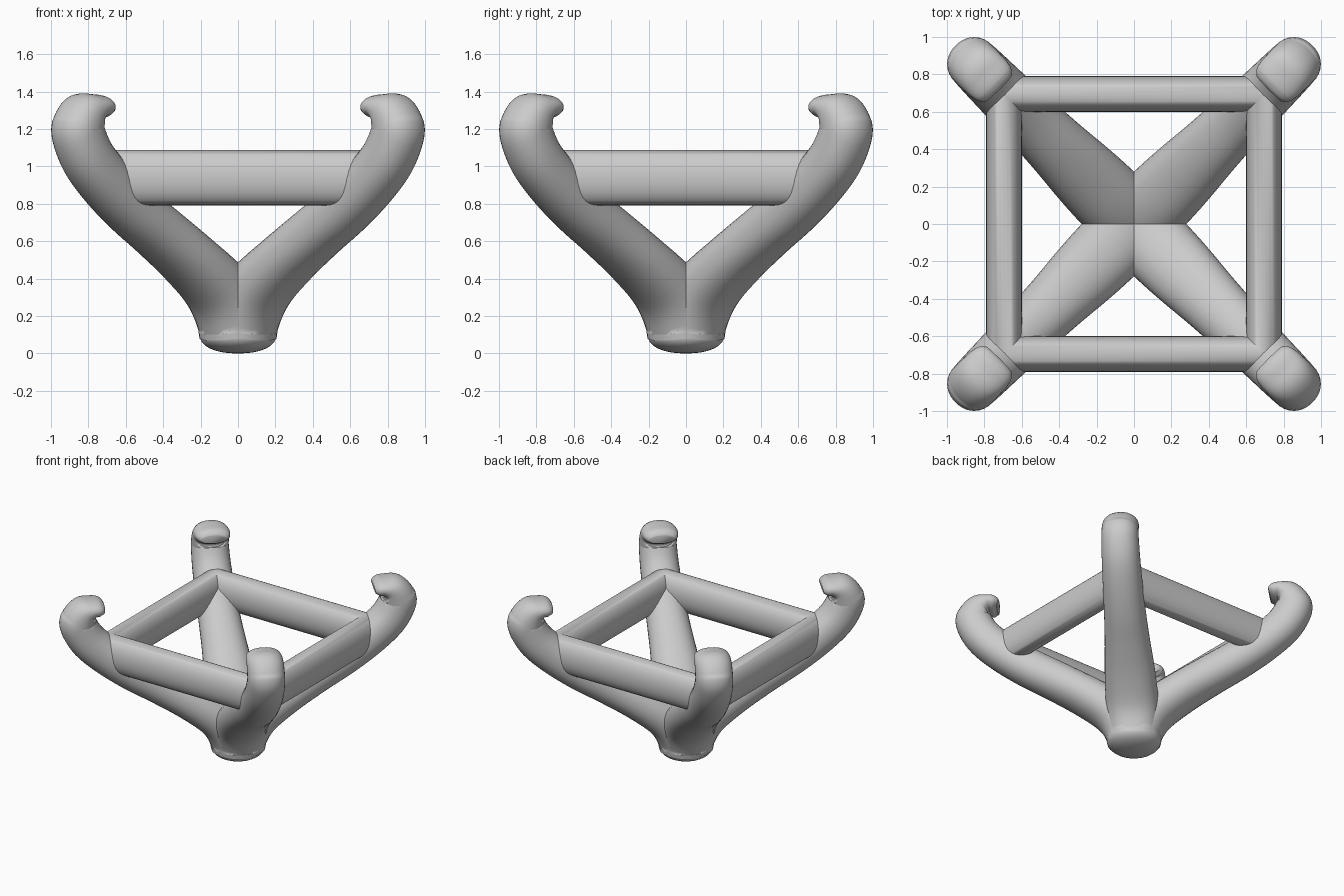
import bpy, bmesh, math
from mathutils import Vector

if "Cube" in bpy.data.objects:
    bpy.data.objects.remove(bpy.data.objects["Cube"])


def finish(name, bm, angle=40):
    bmesh.ops.recalc_face_normals(bm, faces=bm.faces)
    me = bpy.data.meshes.new(name)
    bm.to_mesh(me)
    bm.free()
    ob = bpy.data.objects.new(name, me)
    bpy.context.collection.objects.link(ob)
    bpy.ops.object.select_all(action='DESELECT')
    bpy.context.view_layer.objects.active = ob
    ob.select_set(True)
    bpy.ops.object.shade_smooth_by_angle(angle=math.radians(angle))
    return ob


def skin(bm, rings, closed=False):
    rows = [[bm.verts.new(p) for p in ring] for ring in rings]
    n = len(rows[0])
    pairs = list(zip(rows, rows[1:]))
    if closed:
        pairs.append((rows[-1], rows[0]))
    for a, b in pairs:
        for i in range(n):
            j = (i + 1) % n
            bm.faces.new((a[i], a[j], b[j], b[i]))
    if not closed:
        bm.faces.new(rows[0])
        bm.faces.new(rows[-1])


def oval(t, p):
    c, s = math.cos(t), math.sin(t)
    return (math.copysign(abs(c) ** (2 / p), c), math.copysign(abs(s) ** (2 / p), s))


def smooth_path(pts, steps):
    # Catmull-Rom through the stations: returns (value, derivative)
    P = [Vector(p) for p in pts]
    P = [2 * P[0] - P[1]] + P + [2 * P[-1] - P[-2]]
    out = []
    for k in range(1, len(P) - 2):
        a, b, c, d = P[k - 1:k + 3]
        last = k == len(P) - 3
        for i in range(steps + (1 if last else 0)):
            t = i / steps
            v = 0.5 * (2 * b + (c - a) * t + (2 * a - 5 * b + 4 * c - d) * t * t
                       + (3 * b - a - 3 * c + d) * t ** 3)
            g = 0.5 * ((c - a) + 2 * (2 * a - 5 * b + 4 * c - d) * t
                       + 3 * (3 * b - a - 3 * c + d) * t * t)
            out.append((v, g))
    return out


# Arm stations: radial distance, height, in-plane half thickness, half width
ARM = [(0, .09, .20, .20), (.035, .20, .195, .20), (.155, .345, .165, .20),
       (.36, .495, .148, .19), (.587, .64, .145, .17), (.80, .77, .145, .157),
       (.985, .905, .145, .15), (1.13, 1.04, .143, .145), (1.205, 1.17, .14, .141),
       (1.203, 1.225, .133, .14), (1.165, 1.29, .11, .138), (1.105, 1.318, .07, .135),
       (1.055, 1.315, .06, .125), (1.025, 1.308, .036, .10)]
SEG = 32


def arm(name, heading):
    rad = Vector((math.cos(heading), math.sin(heading), 0))
    lat = Vector((-math.sin(heading), math.cos(heading), 0))
    up = Vector((0, 0, 1))
    rings = []
    for k, (v, g) in enumerate(smooth_path(ARM, 5)):
        r, z, a, w = v
        t = Vector((g[0], g[1])).normalized()
        if k == 0:
            t = Vector((0, 1))
        n = rad * t.y - up * t.x
        c = rad * r + up * z
        ring = []
        for i in range(SEG):
            x, y = oval(2 * math.pi * i / SEG, 2.15)
            ring.append(c + n * a * x + lat * w * y)
        rings.append(ring)
    bm = bmesh.new()
    skin(bm, rings)
    return finish(name, bm, 50)


# Four curled arms on the diagonals
for i, nm in enumerate(("back_right", "back_left", "front_left", "front_right")):
    arm("arm_" + nm, math.pi / 4 + i * math.pi / 2)

# Rounded foot under the arms
bm = bmesh.new()
rings = []
for k in range(11):
    t = math.pi / 2 * (0.03 + 0.97 * k / 10)
    x, y = oval(t, 2.2)
    rings.append([(.203 * y * math.cos(2 * math.pi * i / 48),
                   .203 * y * math.sin(2 * math.pi * i / 48), .095 - .095 * x)
                  for i in range(48)])
skin(bm, rings)
finish("foot", bm)

# Square frame of mitred oval bars
bm = bmesh.new()
rings = []
for sx, sy in ((1, 1), (-1, 1), (-1, -1), (1, -1)):
    ring = []
    for i in range(SEG):
        x, y = oval(2 * math.pi * i / SEG, 2.1)
        d = .695 + .095 * x
        ring.append((sx * d, sy * d, .94 + .148 * y))
    rings.append(ring)
skin(bm, rings, closed=True)
finish("square_frame", bm, 35)
